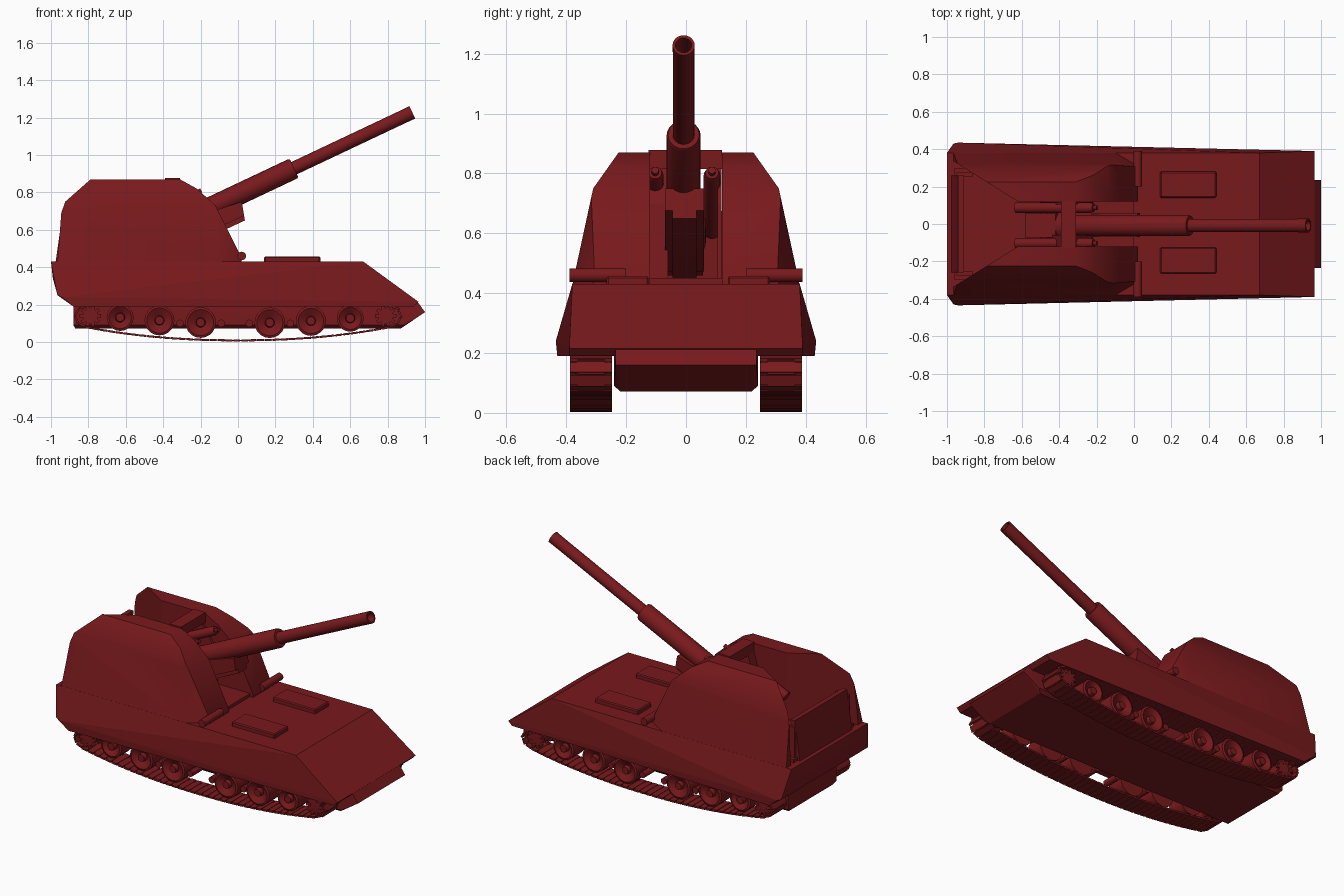
import bpy, bmesh, math
from mathutils import Vector, Matrix

if "Cube" in bpy.data.objects:
    bpy.data.objects.remove(bpy.data.objects["Cube"])

red = bpy.data.materials.new("dark_red_paint")
red.diffuse_color = (0.19, 0.01, 0.012, 1)
red.use_nodes = True
red.node_tree.nodes["Principled BSDF"].inputs["Base Color"].default_value = red.diffuse_color
SIDES = (-1, 1)


def finish(name, bm, smooth=True):
    bmesh.ops.recalc_face_normals(bm, faces=bm.faces[:])
    me = bpy.data.meshes.new(name)
    bm.to_mesh(me)
    bm.free()
    me.materials.append(red)
    ob = bpy.data.objects.new(name, me)
    bpy.context.collection.objects.link(ob)
    if smooth:
        bpy.ops.object.select_all(action='DESELECT')
        bpy.context.view_layer.objects.active = ob
        ob.select_set(True)
        bpy.ops.object.shade_smooth_by_angle(angle=math.radians(30))
    return ob


def hull_of(name, pts):
    bm = bmesh.new()
    for p in pts:
        bm.verts.new(p)
    r = bmesh.ops.convex_hull(bm, input=bm.verts[:])
    junk = [v for v in r["geom_interior"] if isinstance(v, bmesh.types.BMVert)]
    bmesh.ops.delete(bm, geom=junk, context='VERTS')
    bmesh.ops.dissolve_limit(bm, angle_limit=0.01, verts=bm.verts[:], edges=bm.edges[:])
    return finish(name, bm, False)


def prism_bm(profile, y0, y1):
    bm = bmesh.new()
    f = bm.faces.new([bm.verts.new((x, y0, z)) for x, z in profile])
    r = bmesh.ops.extrude_face_region(bm, geom=[f])
    bmesh.ops.translate(bm, vec=(0, y1 - y0, 0),
                        verts=[v for v in r["geom"] if isinstance(v, bmesh.types.BMVert)])
    return bm


def clip(bm, co, no):
    r = bmesh.ops.bisect_plane(bm, geom=bm.verts[:] + bm.edges[:] + bm.faces[:], dist=1e-5,
                               plane_co=co, plane_no=no, clear_outer=True)
    edges = [e for e in r["geom_cut"] if isinstance(e, bmesh.types.BMEdge)]
    bmesh.ops.holes_fill(bm, edges=edges, sides=0)


def box(name, x0, x1, y0, y1, z0, z1, bevel=0.0):
    bm = prism_bm([(x0, z0), (x1, z0), (x1, z1), (x0, z1)], y0, y1)
    if bevel:
        bmesh.ops.bevel(bm, geom=bm.edges[:], offset=bevel, segments=1, affect='EDGES')
    return finish(name, bm, False)


def lathe(name, profile, origin, axis, steps=24):
    """Spin (radius, distance) pairs around an axis."""
    bm = bmesh.new()
    vs = [bm.verts.new((r, 0, d)) for r, d in profile]
    es = [bm.edges.new(p) for p in zip(vs, vs[1:])]
    bmesh.ops.spin(bm, geom=vs + es, axis=(0, 0, 1), cent=(0, 0, 0),
                   angle=2 * math.pi, steps=steps)
    bmesh.ops.remove_doubles(bm, verts=bm.verts[:], dist=1e-4)
    rot = Vector(axis).to_track_quat('Z', 'Y').to_matrix().to_4x4()
    bm.transform(Matrix.Translation(origin) @ rot)
    return finish(name, bm)


def rod(name, r, length, origin, axis, steps=16):
    return lathe(name, [(0, 0), (r, 0), (r, length), (0, length)], origin, axis, steps)


# Upper hull with flared rear skirts and sloped nose
half = [(-1, .38, .43), (-.99, .385, .34), (-.965, .43, .25), (-.94, .435, .24), (-.88, .43, .19),
        (-.97, .385, .285), (.67, .38, .43), (.965, .39, .215), (.94, .39, .19)]
hull_of("upper_hull", [(x, s * y, z) for x, y, z in half for s in SIDES])

# Lower hull with chamfered belly and pointed nose
low = [(-.88, .24, .22), (-.88, .24, .09), (-.87, .22, .072), (.87, .22, .072), (.89, .24, .09),
       (1.0, .235, .16), (.96, .235, .215)]
hull_of("lower_hull", [(x, s * y, z) for x, y, z in low for s in SIDES])

# Turret side pods: side profile, then sliced for sloped flanks and angled rear bay
pod = [(-.965, .43), (-.94, .75), (-.81, .87), (-.31, .87), (-.22, .82), (-.12, .73), (.02, .45), (.02, .43)]
for s in SIDES:
    bm = prism_bm(pod, .12, .5)
    clip(bm, (0, .375, .45), (0, .30, .065))
    clip(bm, (0, .31, .75), (0, .12, .085))
    clip(bm, (-.62, .12, .5), (-.20, -.32, 0))
    clip(bm, (-.10, .375, .45), (.07, .12, .03))
    if s < 0:
        bm.transform(Matrix.Scale(-1, 4, (0, 1, 0)))
    finish("turret_pod", bm)
    # Rods at the foot of the turret front
    rod("foot_rod", .023, .19, (.02, s * .2, .46), (0, s, 0))
    # Thin jambs at the rear of the bay
    box("bay_jamb", -.95, -.86, s * .255, s * .275, .43, .64)

box("turret_floor", -.96, 0, -.3, .3, .42, .45)
bm = prism_bm([(-.975, .43), (-.93, .43), (-.91, .675), (-.94, .675)], -.26, .26)
finish("rear_bay_wall", bm, False)

# Gun, built along its raised axis
GY = -.008
aim = Vector((.635, 0, .30)).normalized()
up = Vector((-aim.z, 0, aim.x))
muzzle = Vector((.932, GY, 1.228))


def on_gun(x, off=0.0, y=GY):
    p = muzzle + aim * ((x - muzzle.x) / aim.x) + up * off
    return Vector((p.x, y, p.z))


start = on_gun(-.45)
L = (muzzle - start).length
S = (on_gun(.3) - start).length
lathe("gun_barrel", [(0, 0), (.075, 0), (.075, .12), (.057, .15), (.057, S - .01), (.052, S), (.036, S),
                     (.036, L - .07), (.037, L), (.027, L), (.027, L - .12), (0, L - .12)], start, aim)

# Breech block and cradle
bm = bmesh.new()
bmesh.ops.create_cube(bm, size=1)
bm.transform(Matrix.Translation(on_gun(-.47)) @ Matrix.Rotation(-math.atan2(.30, .635), 4, 'Y')
             @ Matrix.Diagonal((.18, .13, .15, 1)))
finish("breech", bm, False)
cradle = [(.02, .75), (.037, .65), (-.07, .60), (-.28, .49), (-.45, .45), (-.5, .52), (-.2, .68)]
bm = prism_bm(cradle, -.07, .06)
low_edges = [e for e in bm.edges if abs(e.verts[0].co.y - e.verts[1].co.y) < 1e-5
             and all(v.co.z < .66 for v in e.verts) and all(v.co.x > -.46 for v in e.verts)]
bmesh.ops.bevel(bm, geom=low_edges, offset=.025, segments=2, affect='EDGES')
finish("gun_cradle", bm)

# Recoil cylinders with end rods, cross bracket and side brackets
for s in SIDES:
    y = GY + s * .095
    a = on_gun(-.585, .105, y)
    n = (Vector((-.215, y, 0)) - Vector((a.x, y, 0))).length / aim.x
    lathe("recoil_cylinder", [(0, 0), (.028, 0), (.028, n - .02), (.022, n), (.012, n),
                              (.012, n + .02), (0, n + .02)], a, aim, 16)
    ys = sorted((s * .06, s * .118))
    bm = prism_bm([(-.5, .45), (-.22, .45), (-.25, .7), (-.33, .82), (-.39, .82)], ys[0] + s * .045, ys[1])
    finish("gun_support", bm, False)
box("cross_bracket", -.39, -.31, -.125, .12, .815, .878)

# Deck hatches
box("deck_hatch_left", .14, .44, .14, .28, .42, .457, .006)
box("deck_hatch_right", .14, .44, -.265, -.125, .42, .457, .006)


# Closed track path: curved ground run, end wraps, straight return
def sag(x):
    return .009 + .068 * abs(x / .8) ** 2.2


N = 24
path = [Vector((x, 0, sag(x))) for x in (-.8 + 1.6 * i / N for i in range(N + 1))]
path += [Vector((x, 0, z)) for x, z in ((.855, .10), (.872, .14), (.85, .18), (.80, .195),
                                        (-.80, .195), (-.85, .18), (-.872, .14), (-.855, .10))]
path.append(path[0])


def walk(step):
    d = 0.0
    for a, b in zip(path, path[1:]):
        n = (b - a).length
        while d < n:
            yield a.lerp(b, d / n), (b - a).normalized()
            d += step
        d -= n


wheels = [(-.63, .072), (-.42, .08), (-.2, .082), (.17, .082), (.39, .08), (.6, .072)]
for s in SIDES:
    yc = s * .318
    bm = bmesh.new()
    for p, t in walk(.042):
        m = (Matrix.Translation(p + Vector((0, yc, 0)))
             @ Matrix.Rotation(-math.atan2(t.z, t.x), 4, 'Y'))
        bmesh.ops.create_cube(bm, size=1, matrix=m @ Matrix.Diagonal((.036, .14, .011, 1)))
        bmesh.ops.create_cube(bm, size=1, matrix=m @ Matrix.Diagonal((.046, .09, .006, 1)))
    finish("track_links", bm, False)
    # Dished road wheels with hubs
    for x, r in wheels:
        z = sag(x) + r + .01
        lathe("road_wheel", [(0, 0), (r, 0), (r, .105), (r - .012, .11), (.026, .085),
                             (.022, .11), (0, .11)], (x, s * .255, z), (0, s, 0), 20)
    # Toothed end sprockets
    for x in (-.79, .79):
        rod("sprocket_drum", .042, .12, (x, s * .25, .14), (0, s, 0))
        bm = bmesh.new()
        for k in range(10):
            for off in (-.045, .045):
                bmesh.ops.create_cube(bm, size=1, matrix=Matrix.Translation((x, yc + off, .14))
                                      @ Matrix.Rotation(k * math.tau / 10, 4, 'Y')
                                      @ Matrix.Translation((.042, 0, 0))
                                      @ Matrix.Diagonal((.03, .016, .018, 1)))
        finish("sprocket_teeth", bm, False)
    # Small suspension rollers
    for x in (-.31, -.09, .06, .28):
        rod("roller", .02, .1, (x, s * .25, .10), (0, s, 0), 12)
